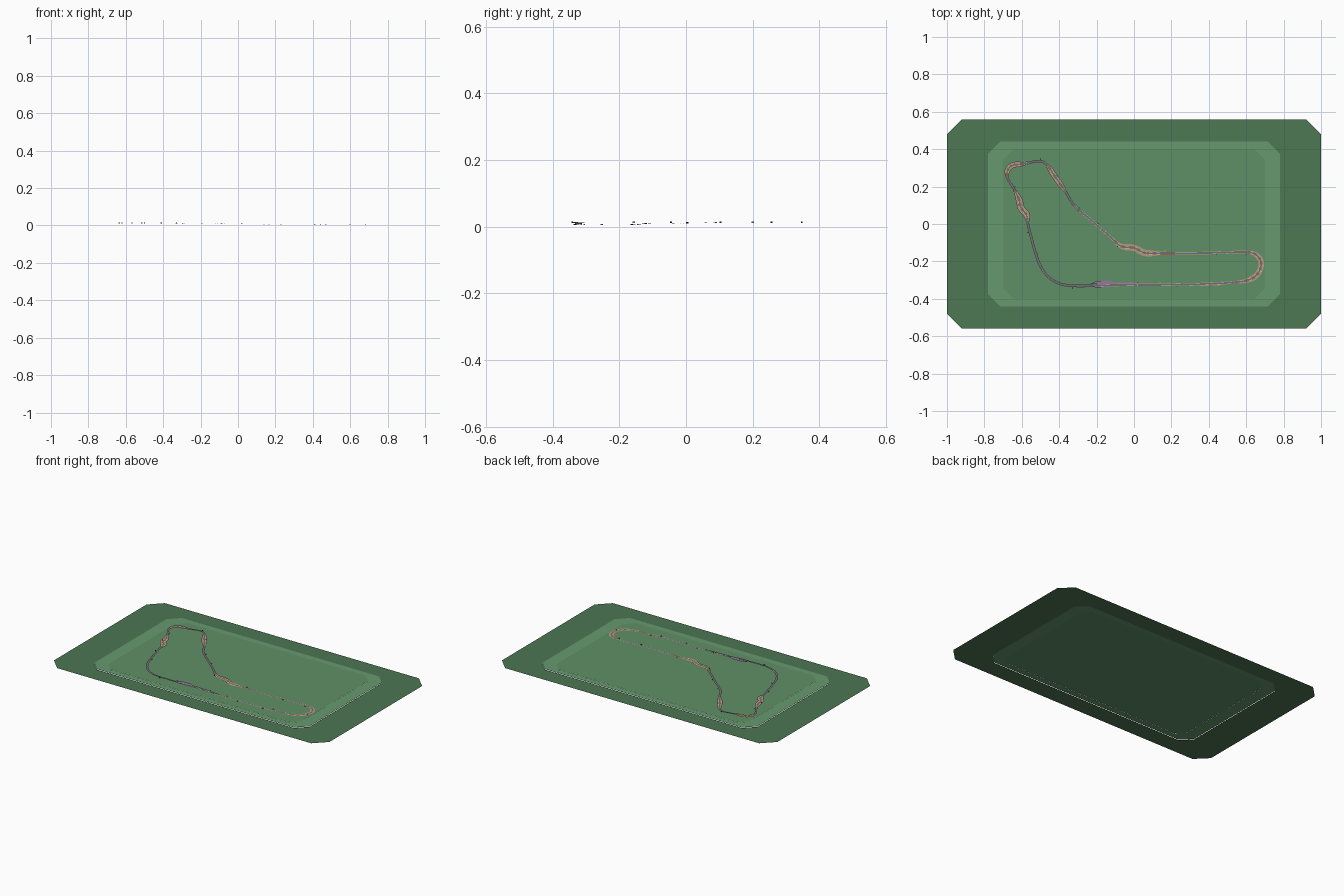
import bpy, bmesh, math
from mathutils import Vector

if "Cube" in bpy.data.objects:
    bpy.data.objects.remove(bpy.data.objects["Cube"])


def material(name, r, g, b):
    m = bpy.data.materials.new(name)
    m.diffuse_color = (*[(c / 255) ** 2.2 for c in (r, g, b)], 1)
    m.use_nodes = True
    m.node_tree.nodes["Principled BSDF"].inputs["Base Color"].default_value = m.diffuse_color
    return m


OUTER = material("dark_grass", 78, 118, 84)
RIM = material("light_grass", 102, 152, 110)
INNER = material("grass", 95, 143, 103)
ASPHALT = material("asphalt", 112, 110, 118)
SAND = material("sand", 176, 154, 120)
PIT = material("pit_asphalt", 150, 120, 155)
WHITE = material("white_paint", 225, 225, 225)
RED = material("red_paint", 190, 70, 60)
DARK = material("dark_metal", 45, 50, 55)


def add_mesh(name, verts, faces, mat):
    me = bpy.data.meshes.new(name)
    me.from_pydata(verts, [], faces)
    me.materials.append(mat)
    ob = bpy.data.objects.new(name, me)
    bpy.context.collection.objects.link(ob)
    return ob


def octagon(hx, hy, c, z):
    return [(hx, hy - c, z), (hx - c, hy, z), (c - hx, hy, z), (-hx, hy - c, z),
            (-hx, c - hy, z), (c - hx, -hy, z), (hx - c, -hy, z), (hx, c - hy, z)]


# Terrain: two flat octagonal rings and the infield, each a little higher
def ring(name, a, b, mat):
    add_mesh(name, a + b, [(i, (i + 1) % 8, 8 + (i + 1) % 8, 8 + i) for i in range(8)], mat)


ring("outer_ground", octagon(1, .558, .078, 0), octagon(.78, .44, .065, 0), OUTER)
ring("grass_rim", octagon(.78, .44, .065, .003), octagon(.70, .40, .055, .003), RIM)
add_mesh("infield", octagon(.70, .40, .055, .0035), [tuple(range(8))], INNER)

# Circuit centre line, with gentle height changes
PTS = [(.50, -.315), (.20, -.325), (-.10, -.326), (-.32, -.331), (-.40, -.318), (-.46, -.28),
       (-.50, -.225), (-.525, -.16), (-.55, -.07), (-.567, .0), (-.575, .05), (-.603, .085),
       (-.613, .125), (-.645, .195), (-.678, .25), (-.672, .295), (-.645, .315), (-.60, .32),
       (-.50, .336), (-.465, .315), (-.42, .25), (-.37, .18), (-.32, .10), (-.22, .013),
       (-.12, -.075), (-.07, -.118), (.0, -.128), (.05, -.152), (.08, -.157), (.14, -.156),
       (.40, -.155), (.60, -.15), (.65, -.163), (.678, -.20), (.675, -.24), (.65, -.278),
       (.60, -.303)]
N = len(PTS)


def height(x, y):
    t = min(1, max(0, (.15 - x) / .5))
    return .0062 + .0065 * t + (.002 if y < -.25 and x > -.3 else 0) * t


def centre(t):
    i = math.floor(t)
    f = t - i
    a, b, c, d = [Vector(PTS[(i + k) % N]) for k in (-1, 0, 1, 2)]
    # Non-overshooting Hermite: tangents follow neighbours, scaled to this span
    L = (c - b).length
    m, n = (c - a).normalized() * L, (d - b).normalized() * L
    return ((2*f**3 - 3*f*f + 1) * b + (f**3 - 2*f*f + f) * m
            + (3*f*f - 2*f**3) * c + (f**3 - f*f) * n)


def frame(t):
    p = centre(t)
    d = (centre(t + .02) - centre(t - .02)).normalized()
    return p, Vector((-d.y, d.x))


# Ribbon beside the centre line, between two sideways offsets
def ribbon(name, t0, t1, lo, hi, dz, mat, taper=False, rise=0):
    steps = max(4, int((t1 - t0) * 8))
    verts = []
    for k in range(steps + 1):
        p, s = frame(t0 + (t1 - t0) * k / steps)
        w = min(1, 4 * k / steps, 4 * (1 - k / steps)) if taper else 1
        for o, up in ((lo, 0), (lo + (hi - lo) * w, rise)):
            q = p + s * o
            verts.append((q.x, q.y, height(*p) + dz + up))
    add_mesh(name, verts, [(2*k, 2*k + 2, 2*k + 3, 2*k + 1) for k in range(steps)], mat)


HALF = .0045
ribbon("track", 0, N, -HALF, HALF, 0, ASPHALT)
for side, s in (("inner", -1), ("outer", 1)):
    ribbon(side + "_edge_line", 0, N, s * HALF, s * (HALF + .0006), .0002, WHITE)
    ribbon(side + "_shoulder", 0, N, s * HALF, s * (HALF + .0025), -.0004, SAND)

# Run-off areas and kerbs at the corners (positive offset is the left side)
for i, (t0, t1, left, right) in enumerate([
        (9.0, 13.0, .014, .014), (13.8, 17.6, .011, .010), (18.8, 21.2, .010, .011),
        (24.0, 29.4, .013, .013), (30.8, 36.98, .011, .010)]):
    ribbon(f"left_runoff_{i}", t0, t1, HALF, HALF + left, -.0003, SAND, True)
    ribbon(f"right_runoff_{i}", t0, t1, -HALF, -HALF - right, -.0003, SAND, True)
    for k in range(int((t1 - t0) * 3)):
        for s in (-1, 1):
            a = t0 + k / 3
            ribbon(f"kerb_{i}_{k}_{s}", a, a + .3, s * HALF, s * (HALF + .0018), .0003,
                   RED if k % 2 else WHITE)

# Last corner exit run-off
ribbon("exit_runoff", 0, .6, HALF, HALF + .006, -.0003, SAND, True)

# Pit lane, pit apron and start line
ribbon("pit_lane", 1.35, 2.6, -HALF - .002, -HALF - .009, 0, PIT, True)
ribbon("pit_apron", 2.0, 2.6, -HALF - .006, -HALF - .020, -.0002, PIT, True)
ribbon("pit_outer_strip", 2.0, 2.6, HALF, HALF + .006, -.0002, PIT, True)
ribbon("start_line", 1.6, 1.61, -HALF, HALF, .0003, WHITE)


# Small trackside posts and stands
def box(name, t, off, size, mat):
    p, s = frame(t)
    q = p + s * off
    bm = bmesh.new()
    bmesh.ops.create_cube(bm, size=1)
    for v in bm.verts:
        v.co = Vector((v.co.x * size[0], v.co.y * size[1], (v.co.z + .5) * size[2]))
    me = bpy.data.meshes.new(name)
    bm.to_mesh(me)
    bm.free()
    me.materials.append(mat)
    ob = bpy.data.objects.new(name, me)
    ob.location = (q.x, q.y, height(*p) - .001)
    ob.rotation_euler.z = math.atan2(-s.x, s.y)
    bpy.context.collection.objects.link(ob)


for i, (t, side) in enumerate([(.1, -1), (.3, 1), (.9, 1), (1.2, -1), (1.6, -1), (3.1, 1),
                               (7.0, -1), (8.4, 1), (11.5, 1), (13.0, -1), (18.0, 1),
                               (20.0, 1), (22.2, 1), (23.2, 1), (24.8, -1), (29.1, 1),
                               (30.2, -1), (31.0, -1), (34.2, 1)]):
    box(f"marshal_post_{i}", t, side * .011, (.006, .004, .0035), DARK if i % 3 else WHITE)
